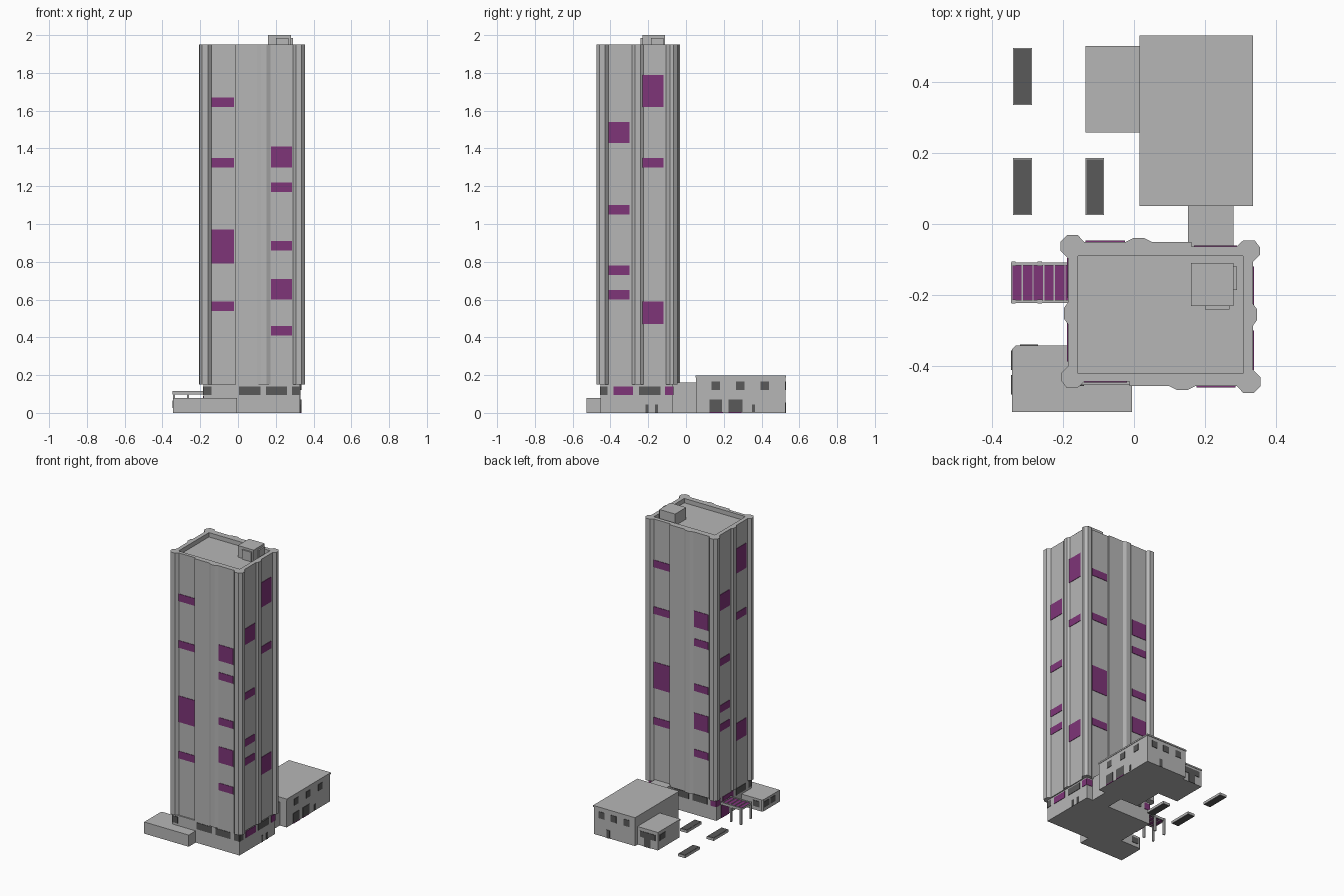
import bpy
import bmesh
from mathutils import Vector

default_cube = bpy.data.objects.get("Cube")
if default_cube:
    bpy.data.objects.remove(default_cube, do_unlink=True)


def make_material(name, red, green, blue):
    material = bpy.data.materials.new(name)
    material.use_nodes = True
    color = (red, green, blue, 1)
    material.diffuse_color = color
    shader = next(n for n in material.node_tree.nodes if n.type == "BSDF_PRINCIPLED")
    shader.inputs["Base Color"].default_value = color
    return material


WALL = make_material("concrete grey", .47, .47, .47)
DARK = make_material("dark glass", .1, .1, .1)
PURPLE = make_material("purple panel", .21, .035, .19)


def prism(name, outline, bottom, top, material):
    """Extrude a flat outline upwards into a closed solid."""
    bm = bmesh.new()
    base = bm.faces.new([bm.verts.new((x, y, bottom)) for x, y in outline])
    extruded = bmesh.ops.extrude_face_region(bm, geom=[base], use_keep_orig=True)
    verts = [v for v in extruded["geom"] if isinstance(v, bmesh.types.BMVert)]
    bmesh.ops.translate(bm, verts=verts, vec=(0, 0, top - bottom))
    bmesh.ops.recalc_face_normals(bm, faces=bm.faces)
    mesh = bpy.data.meshes.new(name)
    bm.to_mesh(mesh)
    bm.free()
    mesh.materials.append(material)
    obj = bpy.data.objects.new(name, mesh)
    bpy.context.collection.objects.link(obj)
    return obj


def box(name, xs, ys, zs, material=WALL):
    (x0, x1), (y0, y1) = sorted(xs), sorted(ys)
    outline = [(x0, y0), (x1, y0), (x1, y1), (x0, y1)]
    return prism(name, outline, zs[0], zs[1], material)


def plate(name, axis, wall, span, zs, material=DARK):
    """Thin panel on a wall that is perpendicular to the given axis."""
    thick = (wall - .003, wall + .003)
    if axis == "x":
        return box(name, thick, span, zs, material)
    return box(name, span, thick, zs, material)


# Tower: half of its outline is repeated by a half turn about the centre
CENTRE = Vector((.0745, -.253))


def half_turn(point):
    return tuple(2 * CENTRE - Vector(point))


half_outline = [
    (-.186, -.4), (-.205, -.42), (-.205, -.44), (-.19, -.46), (-.158, -.46),
    (-.14, -.443), (-.012, -.443), (-.012, -.456), (.1, -.456), (.122, -.467),
    (.15, -.467), (.172, -.456), (.29, -.456), (.307, -.475), (.337, -.475),
    (.355, -.457), (.355, -.43), (.335, -.41), (.335, -.285), (.346, -.27),
    (.346, -.24), (.335, -.225),
]
outline = half_outline + [half_turn(p) for p in half_outline]
tower = prism("tower_shaft", outline, .15, 1.95, WALL)

# Sunken roof behind the parapet
cutter = box("roof_cutter", (-.158, .307), (-.42, -.09), (1.92, 2.1))
cutter.hide_render = True
recess = tower.modifiers.new("roof recess", "BOOLEAN")
recess.operation = "DIFFERENCE"
recess.solver = "EXACT"
recess.object = cutter
bpy.context.view_layer.objects.active = tower
bpy.ops.object.modifier_apply(modifier=recess.name)
bpy.data.objects.remove(cutter, do_unlink=True)

# Coloured facade panels: axis, wall position, span, heights
panel_columns = [
    ("y", -.443, (-.14, -.02), [(1.62, 1.67), (1.3, 1.35), (.79, .97), (.54, .59)]),
    ("y", -.456, (.175, .285), [(1.3, 1.41), (1.17, 1.22), (.86, .91), (.6, .71), (.41, .46)]),
    ("x", .335, (-.41, -.3), [(1.43, 1.54), (1.05, 1.1), (.73, .78), (.6, .65)]),
    ("x", .335, (-.23, -.12), [(1.62, 1.79), (1.3, 1.35), (.47, .59)]),
]
for axis, wall, span, heights in panel_columns:
    across, along = (CENTRE.x, CENTRE.y) if axis == "x" else (CENTRE.y, CENTRE.x)
    turned = [2 * along - s for s in span]
    for zs in heights:
        plate("facade_panel", axis, wall, span, zs, PURPLE)
        plate("facade_panel_opposite", axis, 2 * across - wall, turned, zs, PURPLE)

# Roof house with two door boxes
box("roof_house", (.16, .28), (-.23, -.11), (1.92, 2))
box("roof_house_front_door", (.2, .268), (-.24, -.23), (1.92, 1.985))
box("roof_house_side_door", (.28, .29), (-.185, -.12), (1.92, 1.985))

# Tower base with its ribbon of windows
LEFT, RIGHT, FRONT, BACK = -.183, .328, -.452, -.068
RIBBON = (.095, .14)
box("tower_base", (LEFT, RIGHT), (FRONT, BACK), (0, .15))
front_spans = [(LEFT, -.14), (.005, .12), (.148, .26), (.287, RIGHT)]
side_spans = [(FRONT, -.415), (-.385, -.28), (-.25, -.135), (-.11, BACK)]
for i, span in enumerate(front_spans):
    plate("base_front_window", "y", FRONT, span, RIBBON)
    back = [LEFT + RIGHT - s for s in span]
    plate("base_back_window", "y", BACK, back, RIBBON, DARK if i in (1, 2) else PURPLE)
for i, span in enumerate(side_spans):
    plate("base_side_window", "x", RIGHT, span, RIBBON, PURPLE if i % 2 else DARK)
    plate("base_entry_window", "x", LEFT, span, RIBBON, PURPLE if i > 1 else DARK)
for start in (-.215, -.165):
    plate("base_side_door", "x", RIGHT, (start, start + .016), (0, .045))
plate("entry_door", "x", LEFT, (-.2, -.12), (0, .09), PURPLE)

# Low front wing with a clipped corner
prism("front_wing", [(-.343, -.528), (-.005, -.528), (-.005, -.342),
                     (-.333, -.342), (-.343, -.352)], 0, .08, WALL)
for start in (-.41, -.48):
    plate("front_wing_window", "x", -.343, (start, start + .055), (.025, .065))
plate("front_wing_back_window", "y", -.342, (-.32, -.27), (.025, .065))

# Link between tower and annex
box("link", (.152, .28), (-.07, .06), (0, .162))

# Annex with roof slab, windows and doors
box("annex", (.019, .332), (.054, .526), (0, .187))
box("annex_roof", (.016, .335), (.051, .53), (.187, .197))
for start in (.135, .265, .395):
    plate("annex_side_window", "x", .332, (start, start + .044), (.12, .165))
for start, end, top in [(.125, .19, .07), (.225, .3, .07), (.35, .366, .045)]:
    plate("annex_side_door", "x", .332, (start, end), (.006, top))
for start in (.125, .225):
    plate("annex_door_sill", "x", .332, (start, start + .07), (0, .006), PURPLE)
for start in (.06, .16, .25):
    plate("annex_back_window", "y", .526, (start, start + .044), (.12, .165))
plate("annex_back_door", "y", .526, (.21, .235), (0, .055))

# Lower annex wing
box("annex_wing", (-.134, .02), (.26, .497), (0, .115))
box("annex_wing_roof", (-.137, .02), (.257, .5), (.115, .125))
plate("annex_wing_glazing", "y", .497, (-.115, .0), (.06, .1))
plate("annex_wing_door", "y", .497, (-.08, -.03), (0, .06))
plate("annex_wing_side_window", "x", -.134, (.42, .48), (.06, .1))

# Entrance canopy: purple slats between grey bars, on four posts
for y in (-.218, -.112):
    box("canopy_beam", (-.346, LEFT), (y - .004, y + .004), (.098, .115))
    for x in (-.339, -.265):
        box("canopy_post", (x - .006, x + .006), (y - .006, y + .006), (0, .115))
PITCH = .03
for i in range(6):
    x = -.346 + i * PITCH
    end = min(x + PITCH, LEFT)
    box("canopy_bar", (x, x + .004), (-.218, -.112), (.1, .114))
    box("canopy_slat", (x + .004, end), (-.214, -.116), (.103, .11), PURPLE)

# Planting beds in the yard
for x, y in [(-.34, .335), (-.34, .025), (-.137, .025)]:
    box("planter", (x, x + .053), (y, y + .16), (.001, .018))
    for z in (0, .018):
        box("planter_bed", (x + .003, x + .05), (y + .003, y + .157), (z, z + .002), DARK)
